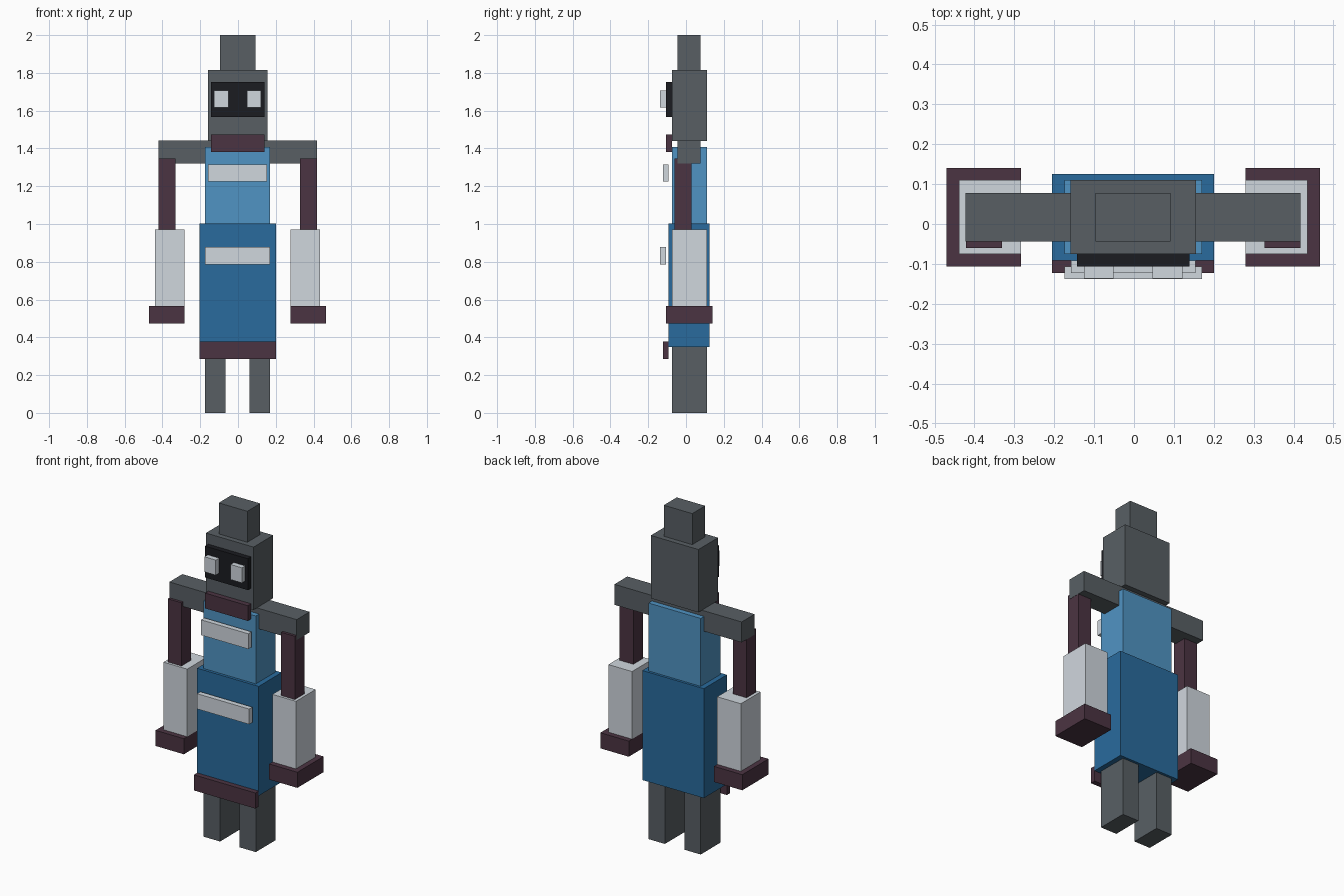
import bpy

if "Cube" in bpy.data.objects:
    bpy.data.objects.remove(bpy.data.objects["Cube"])


def material(name, rgb):
    mat = bpy.data.materials.new(name)
    lin = [((c / 255 + 0.055) / 1.055) ** 2.4 for c in rgb]
    mat.diffuse_color = (*lin, 1)
    mat.use_nodes = True
    mat.node_tree.nodes["Principled BSDF"].inputs["Base Color"].default_value = mat.diffuse_color
    return mat


GREY = material("dark_grey", (88, 95, 100))
BLACK = material("black", (27, 28, 33))
WHITE = material("off_white", (208, 215, 222))
MAROON = material("maroon", (75, 52, 66))
SKY = material("light_blue", (80, 148, 196))
BLUE = material("deep_blue", (41, 107, 157))

CX = -0.002  # centre plane of the figure


def box(name, mat, x, y, z):
    """Axis-aligned box from (min, max) ranges."""
    ranges = (x, y, z)
    bpy.ops.mesh.primitive_cube_add(size=1, location=[(a + b) / 2 for a, b in ranges])
    ob = bpy.context.object
    ob.name = ob.data.name = name
    ob.scale = [b - a for a, b in ranges]
    bpy.ops.object.transform_apply(location=False, rotation=False, scale=True)
    ob.data.materials.append(mat)
    return ob


def centred(name, mat, half, y, z):
    return box(name, mat, (CX - half, CX + half), y, z)


def pair(name, mat, inner, outer, y, z):
    box("left_" + name, mat, (CX + inner, CX + outer), y, z)
    box("right_" + name, mat, (CX - outer, CX - inner), y, z)


BODY_Y = (-0.075, 0.11)
SMALL_Y = (-0.044, 0.078)

# Head and face
centred("topknot", GREY, 0.094, SMALL_Y, (1.815, 2.0))
centred("head", GREY, 0.157, BODY_Y, (1.44, 1.815))
centred("face_panel", BLACK, 0.141, (-0.106, -0.075), (1.566, 1.753))
pair("eye", WHITE, 0.049, 0.124, (-0.137, -0.106), (1.616, 1.706))
centred("collar", MAROON, 0.141, (-0.106, -0.075), (1.382, 1.473))

# Torso and skirt with trims standing off the front
centred("shoulders", GREY, 0.42, SMALL_Y, (1.319, 1.441))
centred("chest", SKY, 0.172, BODY_Y, (1.0, 1.408))
centred("chest_stripe", WHITE, 0.156, (-0.123, -0.092), (1.225, 1.316))
centred("skirt", BLUE, 0.203, (-0.092, 0.125), (0.35, 1.003))
centred("skirt_stripe", WHITE, 0.172, (-0.138, -0.107), (0.786, 0.877))
centred("hem_trim", MAROON, 0.203, (-0.123, -0.092), (0.286, 0.379))

# Arms
pair("upper_arm", MAROON, 0.329, 0.419, (-0.06, 0.03), (0.97, 1.347))
pair("sleeve", WHITE, 0.281, 0.437, BODY_Y, (0.567, 0.97))
pair("cuff", MAROON, 0.281, 0.468, (-0.106, 0.141), (0.474, 0.567))

# Legs
pair("leg", GREY, 0.064, 0.172, BODY_Y, (0.0, 0.35))
